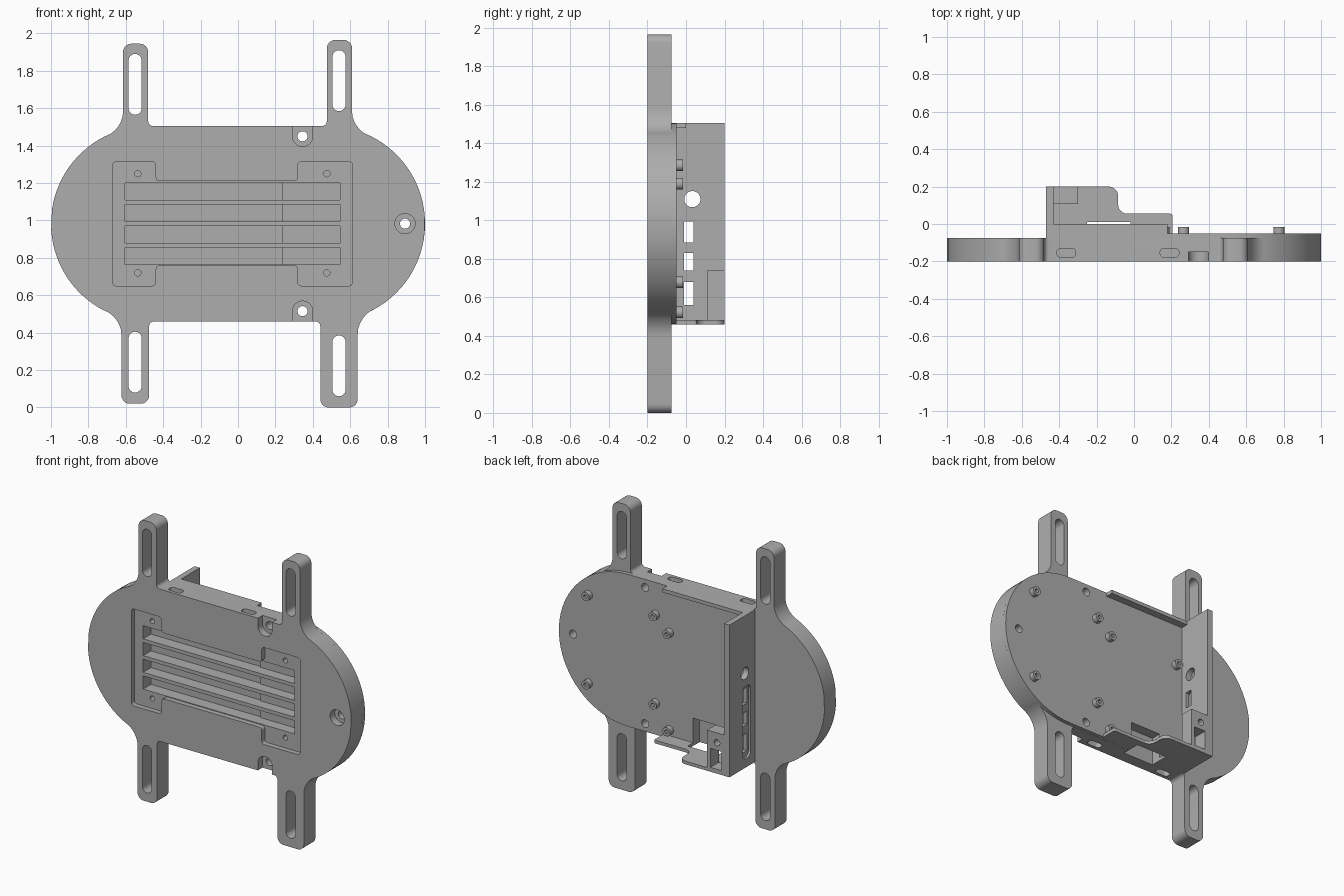
import bpy, bmesh, math
from mathutils import Vector

if "Cube" in bpy.data.objects:
    bpy.data.objects.remove(bpy.data.objects["Cube"], do_unlink=True)

grey = bpy.data.materials.new("plain_grey")
grey.use_nodes = True
COLOUR = (0.42, 0.42, 0.42, 1)
grey.diffuse_color = COLOUR
grey.node_tree.nodes["Principled BSDF"].inputs["Base Color"].default_value = COLOUR

FRONT, STEP, BACK = -0.2, -0.075, -0.05
MID, LOW, HIGH = 0.983, 0.46, 1.505
R, CX = 0.522, 0.478
parts = []


def prism(name, pts, d0, d1, axis="y"):
    """Extrude a flat outline along one axis."""
    place = {"x": lambda a, b, d: (d, a, b),
             "y": lambda a, b, d: (a, d, b),
             "z": lambda a, b, d: (a, b, d)}[axis]
    bm = bmesh.new()
    lower = [bm.verts.new(place(a, b, d0)) for a, b in pts]
    upper = [bm.verts.new(place(a, b, d1)) for a, b in pts]
    bm.faces.new(lower)
    bm.faces.new(upper)
    for i in range(len(pts)):
        j = (i + 1) % len(pts)
        bm.faces.new((lower[i], lower[j], upper[j], upper[i]))
    bmesh.ops.recalc_face_normals(bm, faces=bm.faces)
    mesh = bpy.data.meshes.new(name)
    bm.to_mesh(mesh)
    bm.free()
    mesh.materials.append(grey)
    ob = bpy.data.objects.new(name, mesh)
    bpy.context.collection.objects.link(ob)
    return ob


def part(*args):
    ob = prism(*args)
    parts.append(ob)
    return ob


def rounded(corners, steps=6):
    """Round each corner (a, b, trim) of an outline."""
    out = []
    for i, (a, b, t) in enumerate(corners):
        p = Vector((a, b))
        if not t:
            out.append((a, b))
            continue
        q = Vector(corners[i - 1][:2])
        r = Vector(corners[(i + 1) % len(corners)][:2])
        s = p + (q - p).normalized() * t
        e = p + (r - p).normalized() * t
        h1, h2 = s.lerp(p, 0.55), e.lerp(p, 0.55)
        for k in range(steps + 1):
            u = k / steps
            v = 1 - u
            out.append(tuple(s * v**3 + h1 * 3 * v * v * u + h2 * 3 * v * u * u + e * u**3))
    return out


def rect(a0, a1, b0, b1, t=0):
    return rounded([(a0, b0, t), (a1, b0, t), (a1, b1, t), (a0, b1, t)])


def circle(a, b, r, n=28):
    return [(a + r * math.cos(2 * math.pi * k / n), b + r * math.sin(2 * math.pi * k / n))
            for k in range(n)]


def cut(targets, pts, d0, d1, axis="y"):
    """Subtract an extruded outline from the given parts."""
    tool = prism("cutter", pts, d0, d1, axis)
    tool.hide_render = True
    for ob in targets:
        mod = ob.modifiers.new("cut", "BOOLEAN")
        mod.operation, mod.solver, mod.object = "DIFFERENCE", "EXACT", tool
        deps = bpy.context.evaluated_depsgraph_get()
        mesh = bpy.data.meshes.new_from_object(ob.evaluated_get(deps))
        ob.modifiers.clear()
        ob.data = mesh
    bpy.data.objects.remove(tool, do_unlink=True)


# Plate outline: two round ends, four mounting arms
def quadrant(sx, sz, inner, outer, tip):
    edge = HIGH if sz > 0 else LOW
    a0 = math.acos((outer - CX) / R)
    pts = [(sx * inner, edge, 0.025), (sx * inner, tip, 0.045), (sx * outer, tip, 0.045),
           (sx * outer, MID + sz * R * math.sin(a0), 0.09)]
    n = 16
    for k in range(n):
        a = (a0 - 0.2) * (1 - k / n)
        pts.append((sx * (CX + R * math.cos(a)), MID + sz * R * math.sin(a), 0))
    return pts


tr = quadrant(1, 1, 0.475, 0.61, 1.965)
br = quadrant(1, -1, 0.44, 0.64, 0.0)
bl = quadrant(-1, -1, 0.475, 0.623, 0.02)
tl = quadrant(-1, 1, 0.48, 0.615, 1.945)
outline = tr + br[:-1][::-1] + bl + tl[:-1][::-1]
plate = part("mounting_plate", rounded(outline), FRONT, STEP)

# Raised back panel with one round end
arc = [(CX + R * math.cos(a), MID + R * math.sin(a))
       for a in (math.pi * (k / 40 - 0.5) for k in range(41))]
panel = part("back_panel", [(-0.47, LOW)] + arc + [(-0.47, HIGH)], STEP, BACK)

# Long slots in the arms
for x, z0, z1 in ((-0.55, 1.565, 1.89), (0.54, 1.585, 1.91),
                  (-0.55, 0.08, 0.405), (0.54, 0.06, 0.385)):
    cut([plate], rect(x - 0.035, x + 0.035, z0, z1, 0.0345), -0.3, 0)

# Front recess with two wide pads and four vent grooves
t = 0.02
recess = [(-0.67, 0.65, t), (-0.44, 0.65, t), (-0.44, 0.76, t), (0.32, 0.76, t),
          (0.32, 0.65, t), (0.612, 0.65, t), (0.612, 1.315, t), (0.32, 1.315, t),
          (0.32, 1.21, t), (-0.44, 1.21, t), (-0.44, 1.315, t), (-0.67, 1.315, t)]
cut([plate], rounded(recess, 4), -0.3, -0.165)
for k in range(4):
    z = 0.765 + 0.115 * k
    cut([plate], rect(-0.605, 0.235, z, z + 0.09), -0.3, -0.08)
    cut([plate], rect(0.23, 0.545, z, z + 0.09), -0.3, -0.09)
for x in (-0.535, 0.475):
    for z in (0.72, 1.25):
        cut([plate], circle(x, z, 0.017, 16), -0.3, -0.12)

# Counterbored screw holes
for x, z, open_to in ((0.345, 1.45, 1.6), (0.345, 0.515, 0.36), (0.893, MID, None)):
    cut([plate, panel], circle(x, z, 0.027), -0.3, 0)
    cut([plate], circle(x, z, 0.054), -0.3, -0.15)
    if open_to:
        cut([plate], rect(x - 0.054, x + 0.054, min(z, open_to), max(z, open_to)), -0.3, -0.15)

# Blind slots in the top and bottom edges
for x in (-0.362, 0.19):
    for z in (LOW, HIGH):
        cut([plate], rect(x - 0.05, x + 0.05, -0.178, -0.13, 0.02), z - 0.04, z + 0.04, "z")

# Walls behind the panel
side = part("side_wall", rect(-0.06, 0.2, LOW, HIGH), -0.47, -0.43, "x")
shelf = [(-0.44, -0.06, 0), (0.205, -0.06, 0), (0.205, 0.055, 0.01), (-0.085, 0.055, 0.05),
         (-0.085, 0.2, 0.05), (-0.44, 0.2, 0)]
bottom = part("bottom_wall", rounded(shelf), LOW, 0.482, "z")
part("top_wall", rect(-0.44, 0.18, -0.06, 0.0), 1.48, HIGH, "z")

# Connector openings in the side wall, inside a shallow outer groove
cut([side], rect(-0.03, 0.06, 0.52, 1.02, 0.04), -0.5, -0.455, "x")
for z0, z1 in ((0.56, 0.68), (0.74, 0.83), (0.885, 0.995)):
    cut([side], rect(-0.01, 0.04, z0, z1), -0.5, -0.4, "x")
cut([side], circle(0.033, 1.11, 0.042), -0.5, -0.4, "x")

# Bottom port notch through plate, panel and wall
cut([plate, panel, bottom], rect(-0.25, -0.02, -0.12, 0.01), 0.4, 0.65, "z")

# Corner block with screw hole and pocket
block = part("corner_block", rect(-0.435, -0.3, 0.475, 0.74), 0.108, 0.2)
cut([block], circle(-0.375, 0.672, 0.022, 16), 0.0, 0.3)
cut([block], rect(-0.41, -0.325, 0.49, 0.62), 0.0, 0.3)

# Standoffs on the back
for x, z in ((0.775, 1.285), (0.775, 0.678), (0.265, 1.285), (0.265, 0.678),
             (0.16, 1.19), (0.16, 0.522), (-0.38, 1.19), (-0.38, 0.522)):
    post = part("standoff", circle(x, z, 0.03, 24), -0.06, -0.015)
    cut([post], circle(x, z, 0.013, 12), -0.045, 0.1)

# Soft shading on curved faces, crisp edges elsewhere
bpy.ops.object.select_all(action="DESELECT")
for ob in parts:
    ob.select_set(True)
bpy.context.view_layer.objects.active = plate
bpy.ops.object.shade_smooth_by_angle(angle=math.radians(30))
